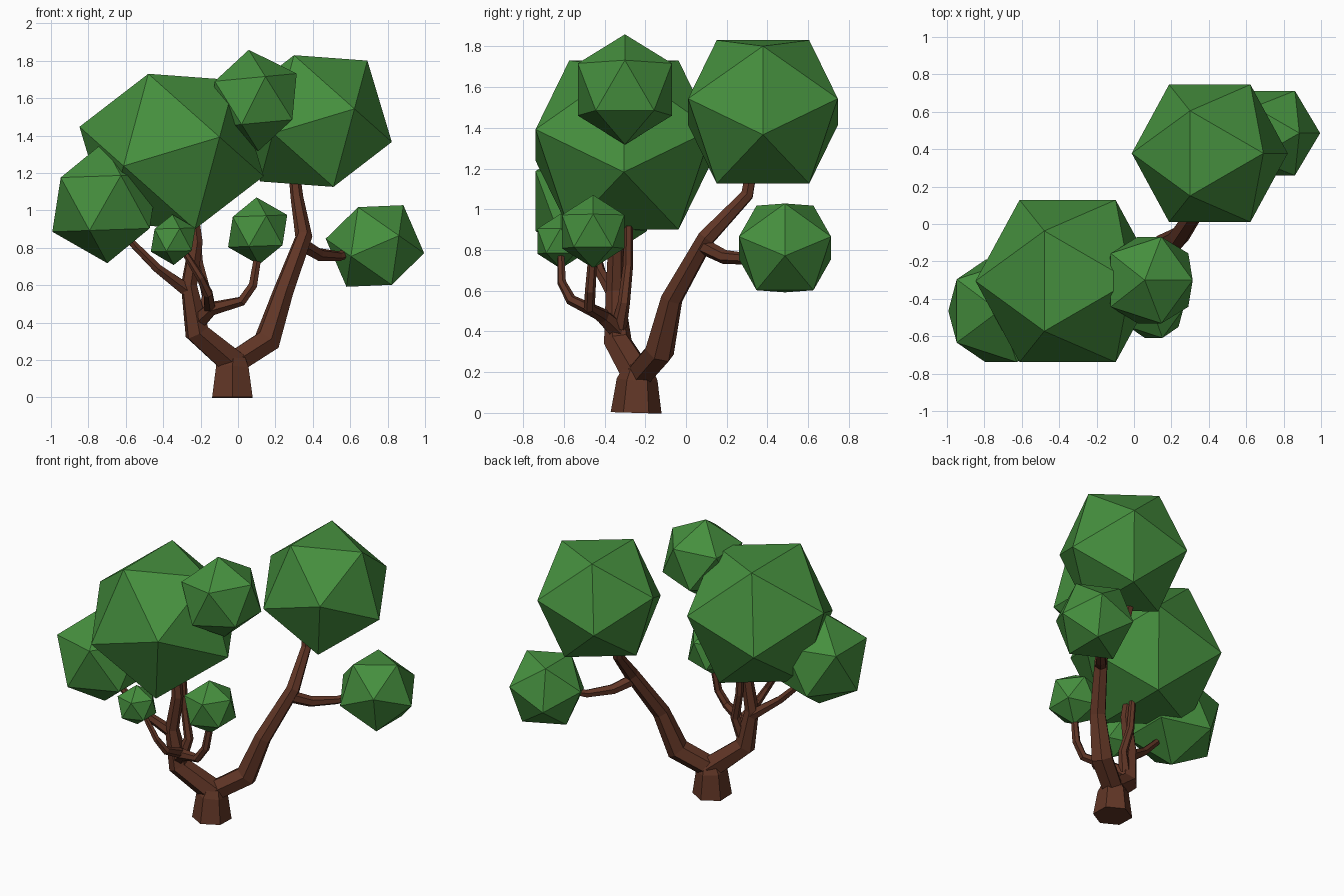
import bpy, math
from mathutils import Vector

if "Cube" in bpy.data.objects:
    bpy.data.objects.remove(bpy.data.objects["Cube"])


def material(name, rgb):
    m = bpy.data.materials.new(name)
    m.diffuse_color = (*rgb, 1)
    m.use_nodes = True
    m.node_tree.nodes["Principled BSDF"].inputs["Base Color"].default_value = m.diffuse_color
    return m


LEAF = material("leaf_green", (0.06, 0.275, 0.048))
BARK = material("bark_brown", (0.118, 0.036, 0.019))


def foliage(name, center, radius, turn):
    """Plain icosahedron turned about the y axis (degrees)."""
    bpy.ops.mesh.primitive_ico_sphere_add(subdivisions=1, radius=radius, location=center,
                                          rotation=(0, -math.radians(turn), 0))
    ob = bpy.context.object
    ob.name = name
    ob.data.materials.append(LEAF)


def limb(name, path, sides=6):
    """Tapered faceted tube through (x, y, z, radius) points."""
    pts = [Vector(p[:3]) for p in path]
    verts, faces = [], []
    n = len(pts)
    side = Vector((0, 1, 0))
    for i, p in enumerate(pts):
        d_in = (p - pts[max(i - 1, 0)]).normalized()
        d_out = (pts[min(i + 1, n - 1)] - p).normalized()
        d = (d_in + d_out).normalized()
        side = (side - d * side.dot(d)).normalized()
        other = d.cross(side)
        for k in range(sides):
            a = 2 * math.pi * k / sides
            verts.append(p + path[i][3] * (side * math.cos(a) + other * math.sin(a)))
    for i in range(n - 1):
        for k in range(sides):
            a, b = i * sides + k, i * sides + (k + 1) % sides
            faces.append((a, b, b + sides, a + sides))
    faces.append(tuple(reversed(range(sides))))
    faces.append(tuple(range((n - 1) * sides, n * sides)))
    me = bpy.data.meshes.new(name)
    me.from_pydata(verts, [], faces)
    me.materials.append(BARK)
    bpy.context.collection.objects.link(bpy.data.objects.new(name, me))


# Trunk and the two main limbs
limb("trunk", [(-.03, -.245, 0, .125), (-.03, -.24, .165, .1), (-.02, -.235, .24, .06)])
limb("right_limb", [(-.03, -.235, .18, .07), (.155, -.13, .3, .075), (.24, -.07, .56, .056),
                    (.352, .1, .86, .046), (.315, .3, 1.07, .034), (.29, .34, 1.3, .028)])
limb("left_limb", [(-.02, -.235, .18, .08), (-.22, -.335, .35, .07), (-.262, -.35, .6, .045),
                   (-.225, -.345, .83, .038), (-.25, -.33, 1.05, .03)])

# Side branches
limb("right_branch", [(.34, .08, .82, .04), (.43, .19, .765, .035), (.54, .32, .755, .027),
                      (.66, .44, .8, .02)])
limb("left_branch", [(-.255, -.34, .56, .04), (-.43, -.42, .69, .027), (-.55, -.45, .81, .022),
                     (-.65, -.46, .92, .018)])
limb("front_branch", [(-.22, -.33, .4, .05), (-.14, -.41, .475, .038), (.02, -.475, .515, .028),
                      (.08, -.47, .6, .026), (.11, -.457, .78, .022)])
limb("front_twig", [(-.15, -.4, .475, .034), (-.16, -.565, .555, .027), (-.2, -.61, .64, .022),
                    (-.3, -.615, .8, .017)])
limb("inner_branch", [(-.2, -.33, .42, .04), (-.165, -.305, .54, .03), (-.21, -.285, .72, .025),
                      (-.23, -.28, 1.0, .02)])

# Foliage clumps
T = 63.4  # offset between the primitive's vertices and the measured turn
foliage("foliage_left_large", (-.355, -.305, 1.315), .51, 75 + T)
foliage("foliage_left_low", (-.71, -.465, 1.04), .322, 118.6 + T)
foliage("foliage_top", (.083, -.3, 1.588), .272, 122 + T)
foliage("foliage_right_large", (.405, .378, 1.478), .432, 75 + T)
foliage("foliage_right_low", (.732, .486, .81), .266, 81.7 + T)
foliage("foliage_front", (.105, -.456, .89), .18, 118.6 + T)
foliage("foliage_front_small", (-.347, -.615, .843), .135, 118 + T)
